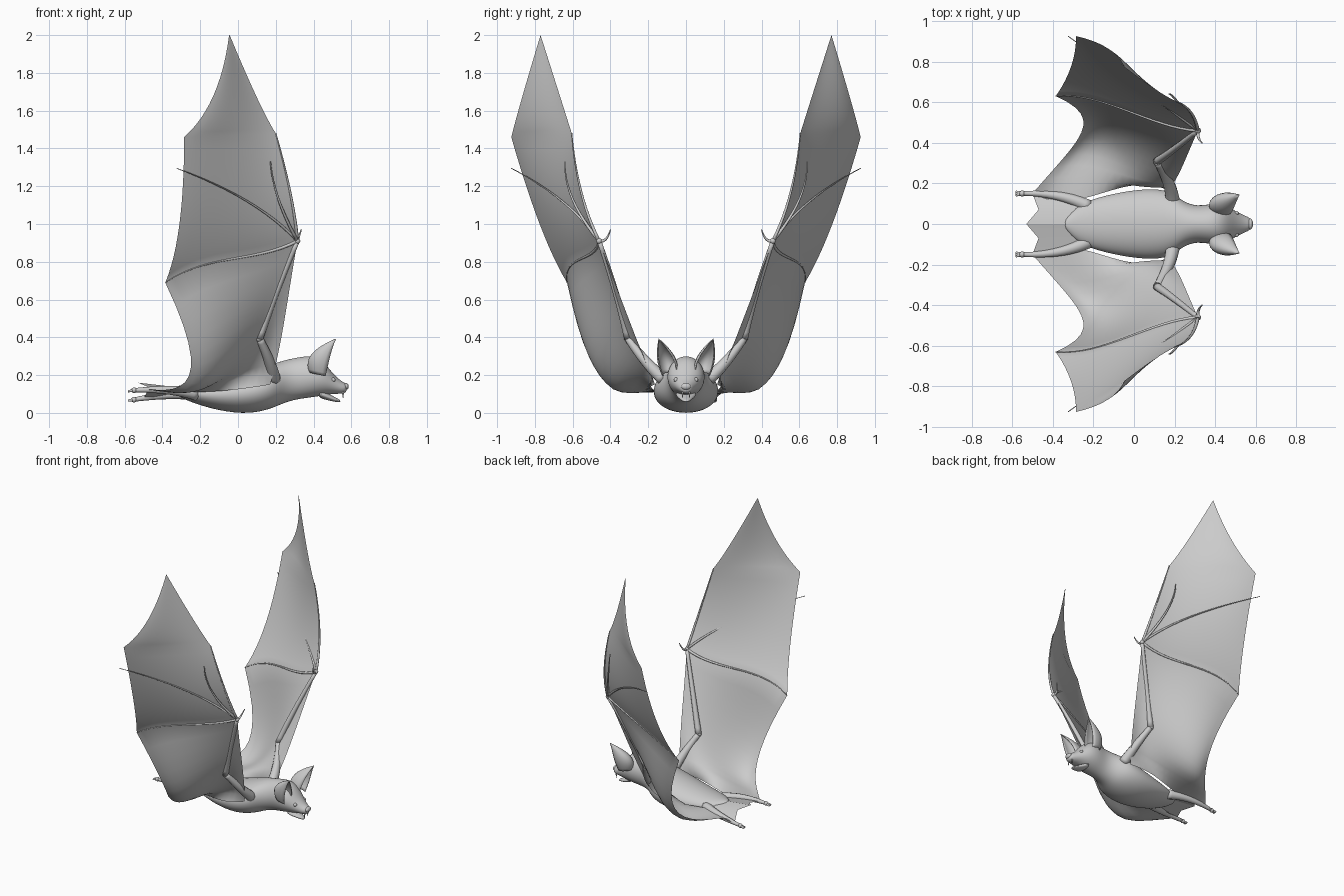
import bpy, bmesh, math
from mathutils import Vector

cube = bpy.data.objects.get("Cube")
if cube:
    bpy.data.objects.remove(cube)

grey = bpy.data.materials.new("plain_grey")
grey.use_nodes = True
grey.diffuse_color = (0.6, 0.6, 0.6, 1)
grey.node_tree.nodes["Principled BSDF"].inputs["Base Color"].default_value = grey.diffuse_color


def finish(name, bm):
    """Turn a bmesh into a smooth grey object."""
    bmesh.ops.recalc_face_normals(bm, faces=bm.faces)
    for face in bm.faces:
        face.smooth = True
    mesh = bpy.data.meshes.new(name)
    bm.to_mesh(mesh)
    bm.free()
    mesh.materials.append(grey)
    ob = bpy.data.objects.new(name, mesh)
    bpy.context.collection.objects.link(ob)
    return ob


def through(points, steps=12):
    """Sample one smooth polynomial arc that passes through all the points."""
    points = [Vector(p) for p in points]
    last = len(points) - 1
    arc = []
    for step in range(steps + 1):
        t = last * step / steps
        total = Vector((0, 0, 0))
        for i, p in enumerate(points):
            total += p * math.prod((t - j) / (i - j) for j in range(last + 1) if j != i)
        arc.append(total)
    return arc


def mirrored(points, side):
    return [Vector((p[0], p[1] * side, p[2])) for p in points]


def skin(name, rows, closed=False):
    """Join equally long rows of points; closed rows become capped rings."""
    bm = bmesh.new()
    verts = [[bm.verts.new(p) for p in row] for row in rows]
    count = len(rows[0])
    for a, b in zip(verts, verts[1:]):
        for j in range(count if closed else count - 1):
            k = (j + 1) % count
            bm.faces.new((a[j], a[k], b[k], b[j]))
    if closed:
        bm.faces.new(verts[0])
        bm.faces.new(verts[-1])
    return finish(name, bm)


def loft(name, rings, sides=16):
    """Elliptical rings along x, each given as x, bottom, top, half width."""
    angles = [math.tau * i / sides for i in range(sides)]
    rows = []
    for x, low, high, width in rings:
        middle, half = (low + high) / 2, (high - low) / 2
        rows.append([(x, width * math.cos(a), middle + half * math.sin(a)) for a in angles])
    ob = skin(name, rows, closed=True)
    ob.modifiers.new("Smooth", "SUBSURF").levels = 2


def tube(name, path, start, end, sides=10):
    """Round limb along a path, tapering from the start to the end radius."""
    angles = [math.tau * k / sides for k in range(sides)]
    rows = []
    for i, p in enumerate(path):
        along = path[min(i + 1, len(path) - 1)] - path[max(i - 1, 0)]
        u = along.cross(Vector((0, 1, 0))).normalized()
        v = along.cross(u).normalized()
        r = start + (end - start) * i / (len(path) - 1)
        rows.append([p + r * (u * math.cos(a) + v * math.sin(a)) for a in angles])
    skin(name, rows, closed=True)


def ball(name, centre, radii):
    bm = bmesh.new()
    bmesh.ops.create_uvsphere(bm, u_segments=16, v_segments=10, radius=1)
    for v in bm.verts:
        v.co = [c + r * q for c, r, q in zip(centre, radii, v.co)]
    finish(name, bm)


def wing_chord(front, back, steps=16):
    """Line from leading to trailing edge, taut at the bones and billowing behind."""
    height = front.z
    puff = min(1, 3 * height) * (1 - height / 2)
    swing = math.sin(math.pi * (height - .7) / .75)
    billow = puff * Vector((0, .05, .07 * swing))
    row = []
    for i in range(steps + 1):
        t = i / steps
        row.append(front.lerp(back, t) + billow * 13 * t * (1 - t) * (t - .35))
    return row


# Body, jaw and nose
loft("body", [(-.345, .115, .14, .015), (-.31, .085, .145, .06), (-.25, .055, .15, .112),
              (-.1, .008, .18, .155), (.06, -.01, .22, .18), (.18, .02, .26, .17),
              (.24, .05, .28, .112), (.31, .07, .295, .088), (.39, .08, .308, .104),
              (.45, .09, .28, .096), (.5, .1, .21, .065), (.55, .1, .165, .04), (.578, .11, .155, .028)])
loft("lower_jaw", [(.42, .08, .14, .07), (.48, .065, .1, .042), (.546, .052, .068, .015)])
ball("nose", (.572, 0, .14), (.014, .027, .018))

# Leading and trailing edges of the wing, with corners at the finger ends
LEADING = [(.17, .165, .15), (.222, .25, .36), (.267, .35, .62), (.315, .46, .91),
           (.276, .555, 1.17), (.2, .605, 1.48), (.1, .665, 1.67), (-.044, .77, 2)]
TRAILING = [(-.5, .15, .13), (-.31, .37, .14), (-.25, .515, .3), (-.385, .63, .69),
            (-.31, .775, 1), (-.285, .925, 1.46), (-.13, .865, 1.68), (-.047, .77, 2)]
PANELS = [slice(0, 4), slice(3, 6), slice(5, 8)]
WRIST, ELBOW = LEADING[3], (.113, .308, .395)

wing = []
for panel in PANELS:
    edges = zip(through(LEADING[panel]), through(TRAILING[panel]))
    wing += [wing_chord(front, back) for front, back in edges][bool(wing):]
fourth_finger = wing_chord(Vector(WRIST), Vector(TRAILING[3]))

for side, word in ((1, "left"), (-1, "right")):
    # The left foot hangs lower and takes the membrane with it
    foot = .07 if side > 0 else .12
    ankle, heel, hip = (-.55, .15, foot), (-.5, .15, foot + .004), (-.27, .122, .11)

    # Wing and tail membranes
    root = through([LEADING[0], (-.05, .182, .12), hip, heel], 16)
    skin(word + "_wing", [mirrored(row, side) for row in [root] + wing[1:]])
    tail = [[(-.27, 0, .13), (-.53, 0, .16)], [(-.27, .07, .12), (-.47, .07, .135)], [hip, heel]]
    skin(word + "_tail_membrane", [mirrored(row, side) for row in tail])

    # Arm, thumb and finger bones
    bones = [
        ("upper_arm", through([(.19, .12, .18), (.165, .215, .275), ELBOW]), .036, .019),
        ("forearm", through([ELBOW, (.2, .37, .63), WRIST]), .021, .012),
        ("thumb", through([WRIST, (.318, .425, .92), (.335, .4, .97)]), .01, .003),
        ("first_finger", through(LEADING[PANELS[1]]), .009, .003),
        ("second_finger", through([WRIST, (.215, .6, 1.13), (.172, .64, 1.33)]), .009, .003),
        ("third_finger", through([WRIST, (.05, .655, 1.12), (-.325, .925, 1.295)]), .008, .002),
        ("fourth_finger", fourth_finger, .009, .002),
    ]

    # Leg, toes and fang
    bones.append(("leg", through([(-.22, .085, .1), (-.37, .137, foot / 2 + .06), ankle]), .034, .011))
    for spread in (-.01, 0, .01):
        tip = (-.582, .15 + spread, foot - .006)
        bones.append(("toe", through([ankle, tip], 4), .01, .005))
    bones.append(("fang", through([(.556, .018, .11), (.556, .018, .078)], 4), .006, .001))
    for name, path, start, end in bones:
        tube(word + "_" + name, mirrored(path, side), start, end)

    # Rounded joints, foot and eye
    for name, centre, size in (("elbow", ELBOW, .02), ("wrist", WRIST, .015),
                               ("foot", ankle, .015), ("eye", (.504, .053, .175), .012)):
        ball(word + "_" + name, mirrored([centre], side)[0], (size, size, size))

    # Cupped ear, open to the front
    rows = []
    spine = through([(.435, .085, .2), (.455, .108, .3), (.518, .144, .392)])
    for i, p in enumerate(spine):
        r = .002 + .05 * math.sin(math.pi * (.3 + .7 * i / 12))
        angles = [math.radians(d) for d in range(-120, 121, 20)]
        cup = [p + r * Vector((-1.35 * math.cos(a), math.sin(a), .3 * math.cos(a))) for a in angles]
        rows.append(mirrored(cup, side))
    ear = skin(word + "_ear", rows)
    ear.modifiers.new("Thickness", "SOLIDIFY").thickness = .005
